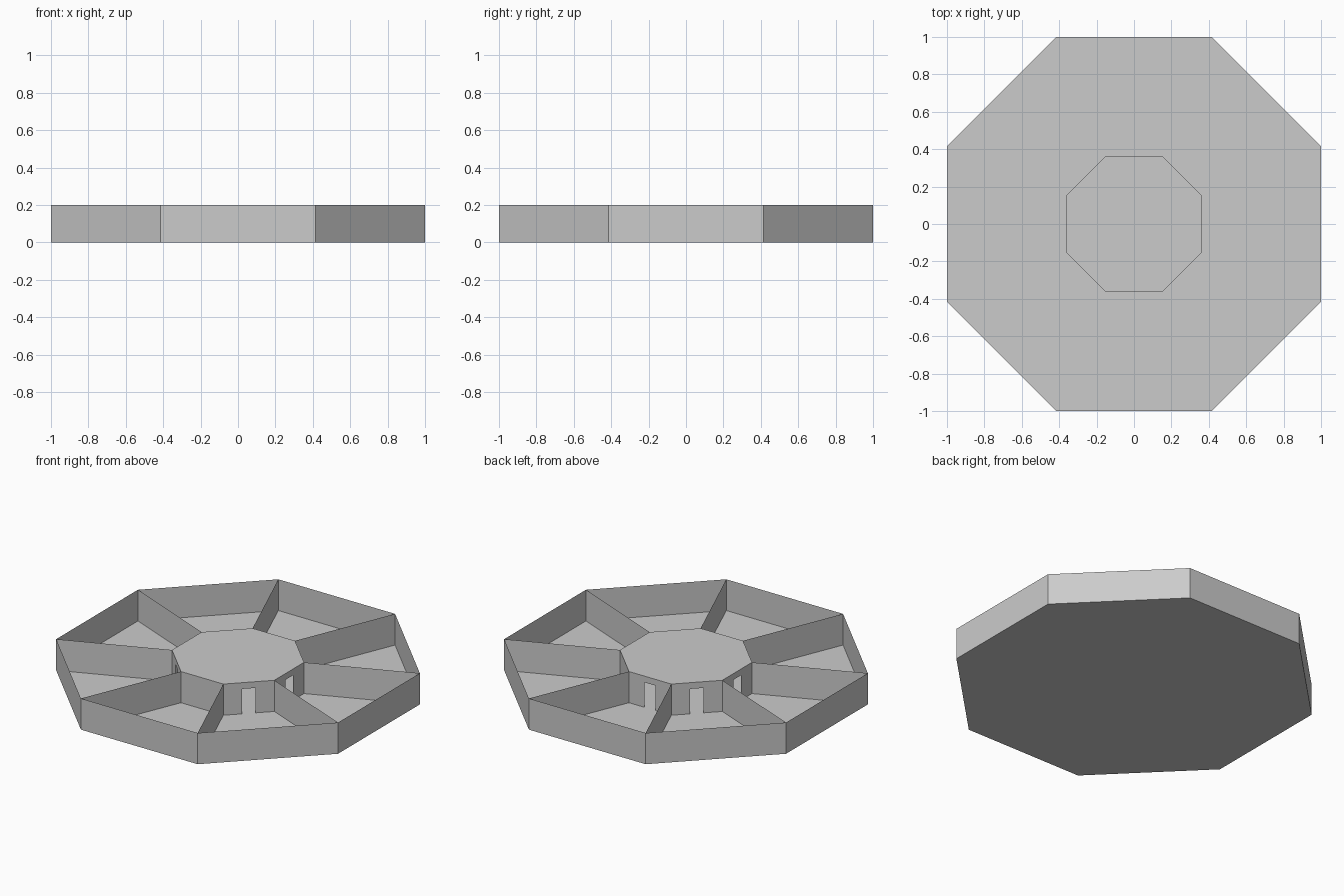
import bpy, bmesh
from math import cos, sin, radians, pi

if "Cube" in bpy.data.objects:
    bpy.data.objects.remove(bpy.data.objects["Cube"])

H = 0.2                  # wall height
OUT, INN = 1.0, 0.363    # apothems of outer and inner octagon
DOOR_W, DOOR_H = 0.078, 0.16
DOORS = {0, 90, 135, 180, 225, 315}   # facing angles of hub walls with doorways


def corner(apothem, deg, z=0.0):
    r = apothem / cos(pi / 8)
    return (r * cos(radians(deg)), r * sin(radians(deg)), z)


def make(name, polys):
    bm = bmesh.new()
    for p in polys:
        bm.faces.new([bm.verts.new(v) for v in p])
    bmesh.ops.remove_doubles(bm, verts=bm.verts, dist=1e-5)
    me = bpy.data.meshes.new(name)
    bm.to_mesh(me)
    bm.free()
    ob = bpy.data.objects.new(name, me)
    bpy.context.collection.objects.link(ob)
    return ob


def octagon(apothem, z):
    return [corner(apothem, 22.5 + 45 * k, z) for k in range(8)]


def panel(a, b):
    """Upright sheet from floor point a to floor point b."""
    return [a, b, (b[0], b[1], H), (a[0], a[1], H)]


def hub_wall(deg):
    """Hub wall facing deg, with a doorway where listed."""
    c, s = cos(radians(deg)), sin(radians(deg))
    half, d = INN * math_tan, DOOR_W / 2

    def pt(u, z):
        return (INN * c - u * s, INN * s + u * c, z)

    if deg not in DOORS:
        return [[pt(-half, 0), pt(half, 0), pt(half, H), pt(-half, H)]]
    # One concave sheet running around the doorway
    outline = [(-half, 0), (-d, 0), (-d, DOOR_H), (d, DOOR_H),
               (d, 0), (half, 0), (half, H), (-half, H)]
    return [[pt(u, z) for u, z in outline]]


math_tan = sin(pi / 8) / cos(pi / 8)
angles = [45 * k for k in range(8)]

# Floor, flipped so it faces down on the underside
make("floor", [octagon(OUT, 0)[::-1]])

# Outer ring wall
make("outer_wall", [panel(corner(OUT, a - 22.5), corner(OUT, a + 22.5)) for a in angles])

# Radial partitions between the outer ring and the hub
make("partitions", [panel(corner(INN, a + 22.5), corner(OUT, a + 22.5)) for a in angles])

# Central hub with doorways and a flat roof
make("hub_walls", [p for a in angles for p in hub_wall(a)])
make("hub_roof", [octagon(INN, H)])
